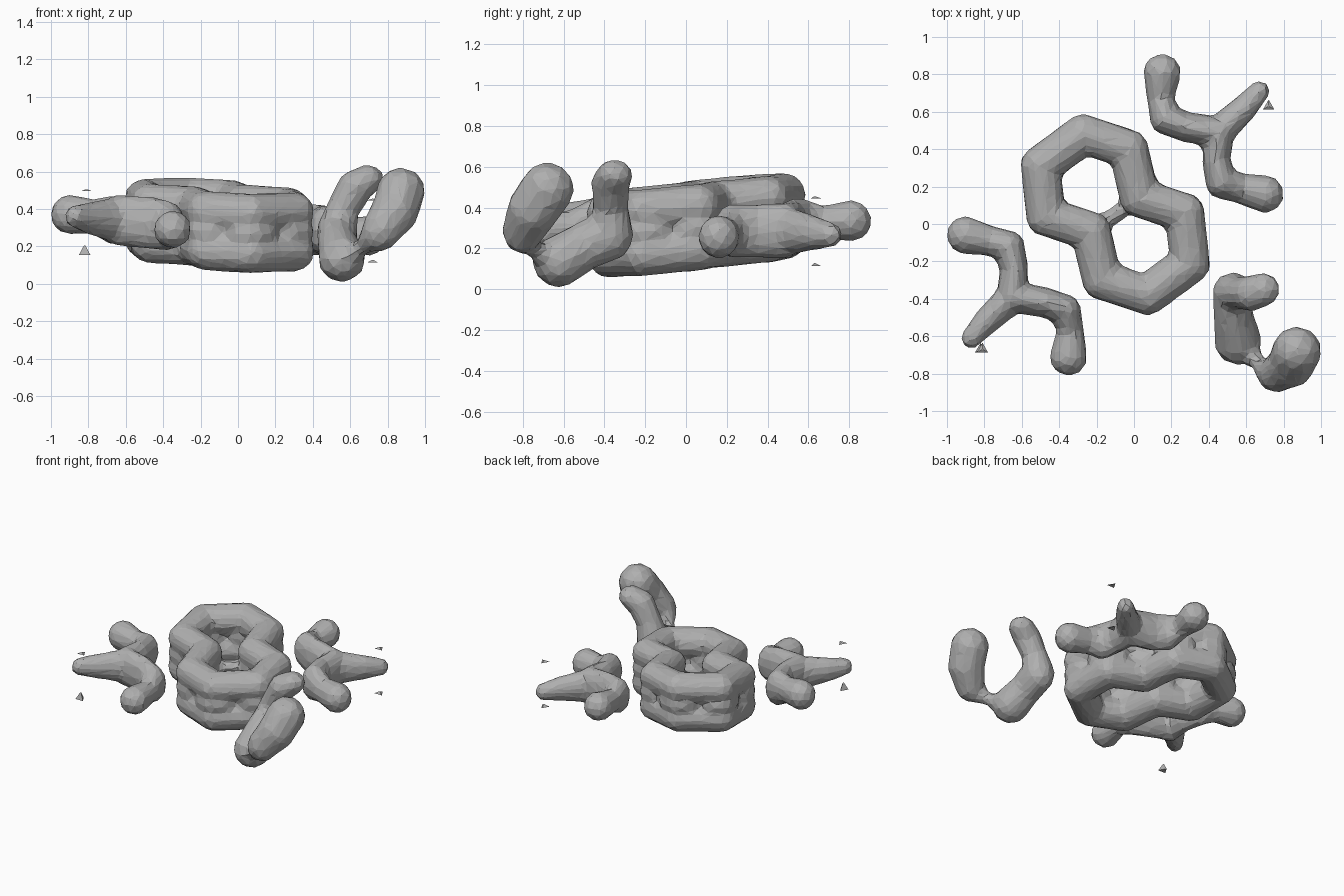
import bpy, bmesh
from mathutils import Vector, Matrix

if "Cube" in bpy.data.objects:
    bpy.data.objects.remove(bpy.data.objects["Cube"], do_unlink=True)

grey = bpy.data.materials.new("plain grey")
grey.use_nodes = True
grey.diffuse_color = (0.43, 0.43, 0.43, 1)
grey.node_tree.nodes["Principled BSDF"].inputs["Base Color"].default_value = grey.diffuse_color

CENTRE = Vector((-0.1, 0.05, 0.313))   # everything but the bent arm is point-symmetric here


def inverted(node):
    return (*(2 * CENTRE - Vector(node[:3])), *node[3:])


def blob(bm, node):
    """Ellipsoid: x, y, z, flat radius, vertical radius."""
    x, y, z, r, h = node
    bmesh.ops.create_icosphere(bm, subdivisions=2, radius=1.03,
                               matrix=Matrix.Translation((x, y, z)) @ Matrix.Diagonal((r, r, h, 1)))


def tube(bm, nodes):
    """Chain of overlapping ellipsoids through the nodes."""
    blob(bm, nodes[0])
    for a, b in zip(nodes, nodes[1:]):
        length = (Vector(a[:3]) - Vector(b[:3])).length
        steps = max(1, int(length / (0.35 * min(a[3], b[3]))) + 1)
        for i in range(1, steps + 1):
            t = i / steps
            blob(bm, [p + (q - p) * t for p, q in zip(a, b)])


def finish(name, bm, fuse=True):
    """Fuse the chain into one coarse faceted skin."""
    mesh = bpy.data.meshes.new(name)
    bm.to_mesh(mesh)
    bm.free()
    obj = bpy.data.objects.new(name, mesh)
    bpy.context.collection.objects.link(obj)
    if fuse:
        remesh = obj.modifiers.new("fuse", 'REMESH')
        remesh.mode = 'VOXEL'
        remesh.voxel_size = 0.022
        facets = obj.modifiers.new("facets", 'DECIMATE')
        facets.ratio = 0.14
        graph = bpy.context.evaluated_depsgraph_get()
        skin = bpy.data.meshes.new_from_object(obj.evaluated_get(graph))
        obj.modifiers.clear()
        obj.data = skin
        bpy.data.meshes.remove(mesh)
        skin.name = name
    obj.data.materials.clear()
    obj.data.materials.append(grey)
    for poly in obj.data.polygons:
        poly.use_smooth = False
        poly.material_index = 0
    return obj


# Double ring: an upper and a lower loop, joined by columns that leave a pit in each side
def tilted(x, y, lift, r):
    z = CENTRE.z + 0.09 * (y - CENTRE.y) - 0.03 * (x - CENTRE.x)
    return (x, y, z + lift, r, r)


half = [(-.27, .48), (-.03, .40), (.03, .14), (.27, .06), (.30, -.21)]
corners = half + [(2 * CENTRE.x - x, 2 * CENTRE.y - y) for x, y in half]
loop = corners + corners[:1]
bm = bmesh.new()
for lift in (0.105, -0.105):
    tube(bm, [tilted(x, y, lift, 0.107) for x, y in loop])
for a, b in zip(loop, loop[1:]):
    for t in (0, 0.15, 0.85):
        x, y = Vector(a).lerp(Vector(b), t)
        blob(bm, tilted(x, y, 0, 0.105))
tube(bm, [tilted(*corners[i], 0, 0.045) for i in (2, 7)])
finish("double_ring", bm)

# Forked side branches
long_arm = [(-.90, -.06, .37, .10, .105), (-.77, -.09, .36, .08, .09), (-.67, -.12, .34, .085, .13),
            (-.64, -.24, .34, .075, .13), (-.65, -.39, .34, .085, .135), (-.47, -.42, .325, .08, .14),
            (-.37, -.46, .31, .085, .13), (-.34, -.57, .30, .07, .08), (-.35, -.71, .29, .10, .10)]
prong = [(-.65, -.39, .34, .085, .12), (-.79, -.52, .35, .07, .085), (-.87, -.61, .36, .055, .06)]
for name, place in (("right_branch", tuple), ("left_branch", inverted)):
    bm = bmesh.new()
    for path in (long_arm, prong):
        tube(bm, [place(node) for node in path])
    finish(name, bm)

# Bent arm at the front corner, ending in a fat lobe
bm = bmesh.new()
tube(bm, [(.69, -.35, .56, .088, .075), (.63, -.37, .52, .095, .09), (.56, -.37, .40, .085, .09),
          (.53, -.37, .27, .11, .13), (.53, -.50, .21, .105, .12), (.555, -.625, .135, .125, .125)])
tube(bm, [(.56, -.63, .13, .10, .09), (.66, -.74, .19, .035, .035), (.74, -.81, .27, .08, .09)])
tube(bm, [(.765, -.80, .29, .10, .115), (.84, -.75, .39, .125, .13), (.87, -.68, .49, .13, .13)])
finish("bent_arm", bm)

# Loose shards above and below the prongs
bm = bmesh.new()
for x, y, z, height in ((-.81, -.67, .50, .01), (-.82, -.67, .18, .05),
                        (.72, .63, .45, .01), (.72, .63, .12, .015)):
    bmesh.ops.create_cone(bm, cap_ends=True, segments=3, radius1=0.035, radius2=0.004,
                          depth=height, matrix=Matrix.Translation((x, y, z)))
finish("shards", bm, fuse=False)
